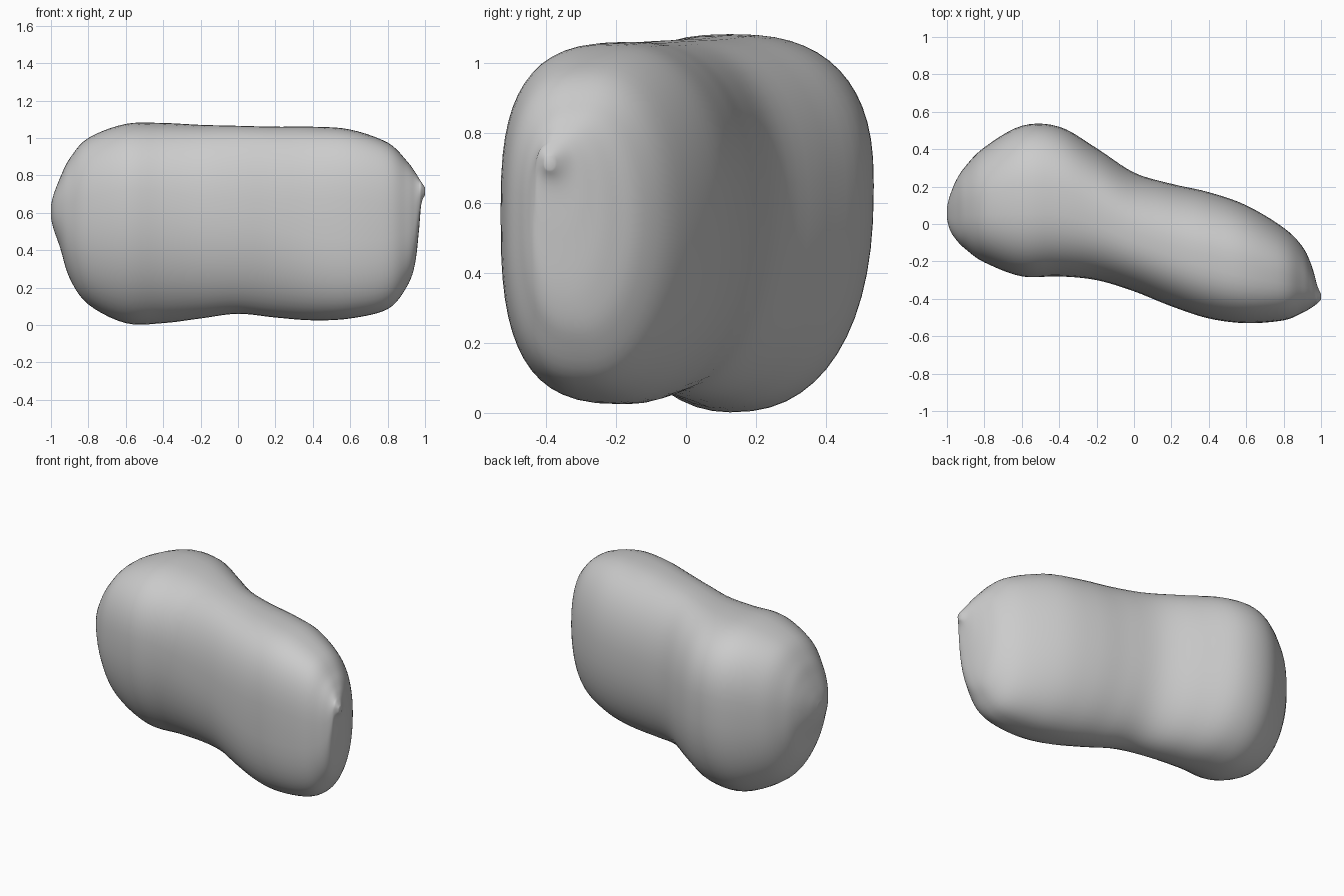
import bpy
import bmesh
import math

cube = bpy.data.objects.get("Cube")
if cube:
    bpy.data.objects.remove(cube, do_unlink=True)

# One plain clay colour
clay = bpy.data.materials.new("clay_grey")
clay.use_nodes = True
clay_colour = (0.6, 0.6, 0.6, 1)
clay.diffuse_color = clay_colour
clay.node_tree.nodes["Principled BSDF"].inputs["Base Color"].default_value = clay_colour

# Stations along the body: x, front y, back y, bottom z, top z
STATIONS = [
    (-1, .03, .09, .57, .64),
    (-.985, -.03, .15, .51, .7),
    (-.95, -.085, .235, .41, .79),
    (-.9, -.135, .31, .25, .89),
    (-.8, -.205, .41, .11, 1),
    (-.6, -.28, .525, .01, 1.075),
    (-.4, -.28, .52, .01, 1.08),
    (-.2, -.3, .405, .035, 1.07),
    (0, -.36, .275, .06, 1.065),
    (.2, -.44, .215, .04, 1.06),
    (.4, -.505, .17, .025, 1.06),
    (.6, -.53, .1, .035, 1.045),
    (.8, -.515, -.02, .085, .975),
    (.9, -.475, -.12, .2, .88),
    (.945, -.45, -.21, .32, .82),
    (.967, -.435, -.28, .5, .785),
    (.98, -.425, -.33, .645, .765),
    (1, -.405, -.375, .695, .735),
]
STEPS = 5
SIDES = 56


def spline(a, b, c, d, t):
    """Smooth curve from b to c, with neighbours a and d."""
    return b + .5 * t * (c - a + t * (2*a - 5*b + 4*c - d + t * (3*(b - c) + d - a)))


def signed_power(value, power):
    return math.copysign(abs(value) ** power, value)


def bump(x, centre, width):
    """Smooth weight, one at the centre and none beyond the width."""
    t = max(0, 1 - abs(x - centre) / width)
    return t * t * (3 - 2 * t)


def smooth_stations():
    last = len(STATIONS) - 1
    for i in range(last):
        four = [STATIONS[min(max(i + k, 0), last)] for k in (-1, 0, 1, 2)]
        for step in range(STEPS):
            yield [spline(*values, step / STEPS) for values in zip(*four)]
    yield STATIONS[last]


def section(bm, x, front, back, bottom, top):
    """Rounded section: each quarter gets its own squareness."""
    bulge = bump(x, -.55, .55)
    lobe = bump(x, .65, .65)
    squareness = {
        (True, True): 2.25 + .3 * bulge,    # back top
        (True, False): 2.1 + .25 * bulge,   # back bottom
        (False, True): 2.5 + .35 * lobe,    # front top
        (False, False): 2.1 + .75 * lobe,   # front bottom
    }
    waist = bottom + (top - bottom) * (.53 + .07 * bulge)
    ring = []
    for k in range(SIDES):
        angle = math.tau * k / SIDES
        c, s = math.cos(angle), math.sin(angle)
        power = 2 / squareness[c > 0, s > 0]
        y = (front + back) / 2 + (back - front) / 2 * signed_power(c, power)
        reach = top - waist if s > 0 else waist - bottom
        ring.append(bm.verts.new((x, y, waist + reach * signed_power(s, power))))
    return ring


# Body: one loft from the wide bulge to the small pointed nub
bm = bmesh.new()
rings = [section(bm, *station) for station in smooth_stations()]
for a, b in zip(rings, rings[1:]):
    for k in range(SIDES):
        n = (k + 1) % SIDES
        bm.faces.new((a[k], a[n], b[n], b[k]))
for end in (rings[0], rings[-1]):
    bm.faces.new(end)
bmesh.ops.recalc_face_normals(bm, faces=bm.faces)
for face in bm.faces:
    face.smooth = True

mesh = bpy.data.meshes.new("body")
bm.to_mesh(mesh)
bm.free()
mesh.materials.append(clay)
body = bpy.data.objects.new("body", mesh)
bpy.context.collection.objects.link(body)
